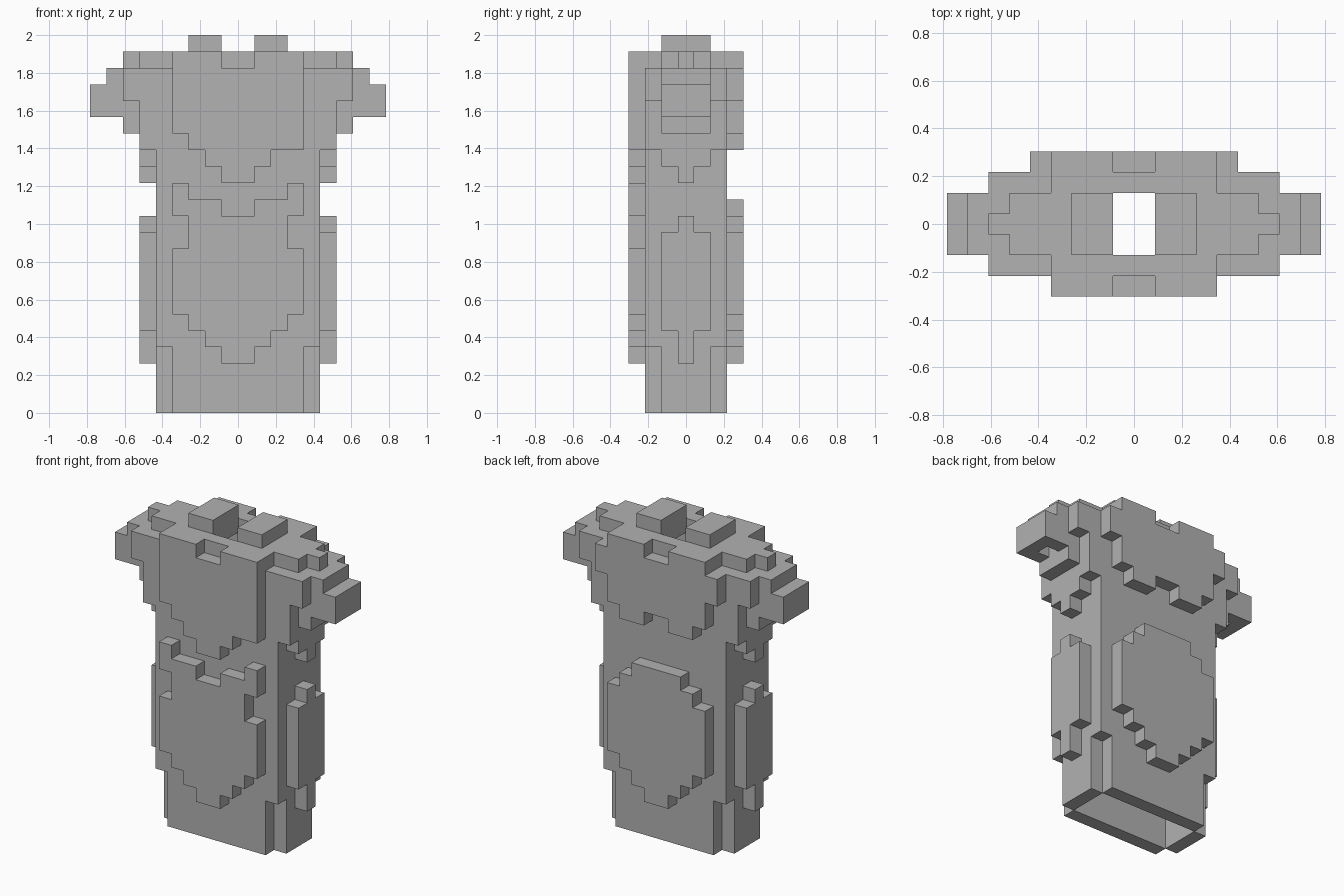
import bpy, bmesh
from mathutils import Vector

cube = bpy.data.objects.get("Cube")
if cube:
    bpy.data.objects.remove(cube, do_unlink=True)

U = 2 / 23  # size of one block

grey = bpy.data.materials.new("plain grey")
grey.use_nodes = True
colour = (0.445, 0.445, 0.445, 1)
grey.diffuse_color = colour
grey.node_tree.nodes["Principled BSDF"].inputs["Base Color"].default_value = colour


def box(x0, x1, y0, y1, z0, z1):
    """Blocks in a box; y counts whole rows, with row 0 on the centre line."""
    return {(x, y, z) for x in range(x0, x1) for y in range(y0, y1 + 1)
            for z in range(z0, z1)}


def both(cells):
    """Add the mirror image across x."""
    return cells | {(-1 - x, y, z) for x, y, z in cells}


def panel(row, spans):
    """Symmetric plate: one (bottom, top) span per column outwards from the middle."""
    cells = set()
    for x, (low, high) in enumerate(spans):
        cells |= box(x, x + 1, row, row, low, high)
    return both(cells)


def side_panel(x, spans):
    """Symmetric plate on a flank: one (bottom, top) span per row from the middle."""
    cells = set()
    for y, (low, high) in enumerate(spans):
        for row in {y, -y}:
            cells |= box(x, x + 1, row, row, low, high)
    return cells


def one_side(cells, left):
    return {c if left else (-1 - c[0], c[1], c[2]) for c in cells}


parts = {}

# Hollow torso, open below, with notched lower corners and a neck opening
torso = box(-5, 5, -2, 2, 0, 21) - box(-4, 4, -1, 1, 0, 21)
for row in (-2, 2):
    torso -= both(box(4, 5, row, row, 0, 4))
parts["torso"] = torso
parts["top_plate"] = box(-4, 4, -2, 2, 21, 22) - box(-1, 1, -1, 1, 21, 22)

# Raised front plates; the chest plate is uneven at its lower right corner
chest = panel(-3, [(14, 21), (15, 22), (16, 22), (17, 22)])
parts["chest_plate"] = chest | box(3, 4, -3, -3, 16, 17)
parts["belly_plate"] = panel(-3, [(3, 12), (4, 13), (5, 13), (6, 14)]) \
    - both(box(3, 4, -3, -3, 10, 12))

# Raised back plates
parts["upper_back_plate"] = panel(3, [(17, 21), (16, 22), (16, 22), (17, 22), (19, 21)])
parts["lower_back_plate"] = panel(3, [(3, 13), (4, 13), (5, 12), (6, 11)])

# Flank plates, shoulders and short arms
flank = side_panel(5, [(3, 12), (5, 11)])
shoulder = side_panel(5, [(14, 21), (15, 21), (16, 21)])
shoulder |= side_panel(6, [(17, 21), (17, 21), (19, 21)])
shoulder |= box(4, 6, -1, 1, 21, 22) | box(6, 7, 0, 0, 21, 22)
arm = box(7, 8, -1, 1, 18, 21) | box(8, 9, -1, 1, 18, 20)
arm -= box(7, 8, 0, 0, 18, 20)
peg = box(1, 3, -1, 1, 22, 23)
for name, cells in (("flank_plate", flank), ("shoulder", shoulder),
                    ("arm", arm), ("neck_peg", peg)):
    parts["left_" + name] = one_side(cells, True)
    parts["right_" + name] = one_side(cells, False)

solid = set().union(*parts.values())


def build(name, cells):
    """Skin the exposed block sides and merge them into flat faces."""
    bm = bmesh.new()
    for cell in cells:
        for axis in range(3):
            for sign in (-1, 1):
                near = list(cell)
                near[axis] += sign
                if tuple(near) in solid:
                    continue
                n, a, b = Vector(), Vector(), Vector()
                n[axis] = sign / 2
                a[(axis + 1) % 3] = 0.5
                b[(axis + 2) % 3] = sign / 2
                mid = Vector(cell) + Vector((0.5, 0, 0.5)) + n
                corners = (mid - a - b, mid + a - b, mid + a + b, mid - a + b)
                bm.faces.new([bm.verts.new(c * U) for c in corners])
    bmesh.ops.remove_doubles(bm, verts=bm.verts[:], dist=U / 100)
    bmesh.ops.dissolve_limit(bm, angle_limit=0.01, verts=bm.verts[:], edges=bm.edges[:])
    mesh = bpy.data.meshes.new(name)
    bm.to_mesh(mesh)
    bm.free()
    mesh.materials.append(grey)
    bpy.context.collection.objects.link(bpy.data.objects.new(name, mesh))


for name, cells in parts.items():
    build(name, cells)
